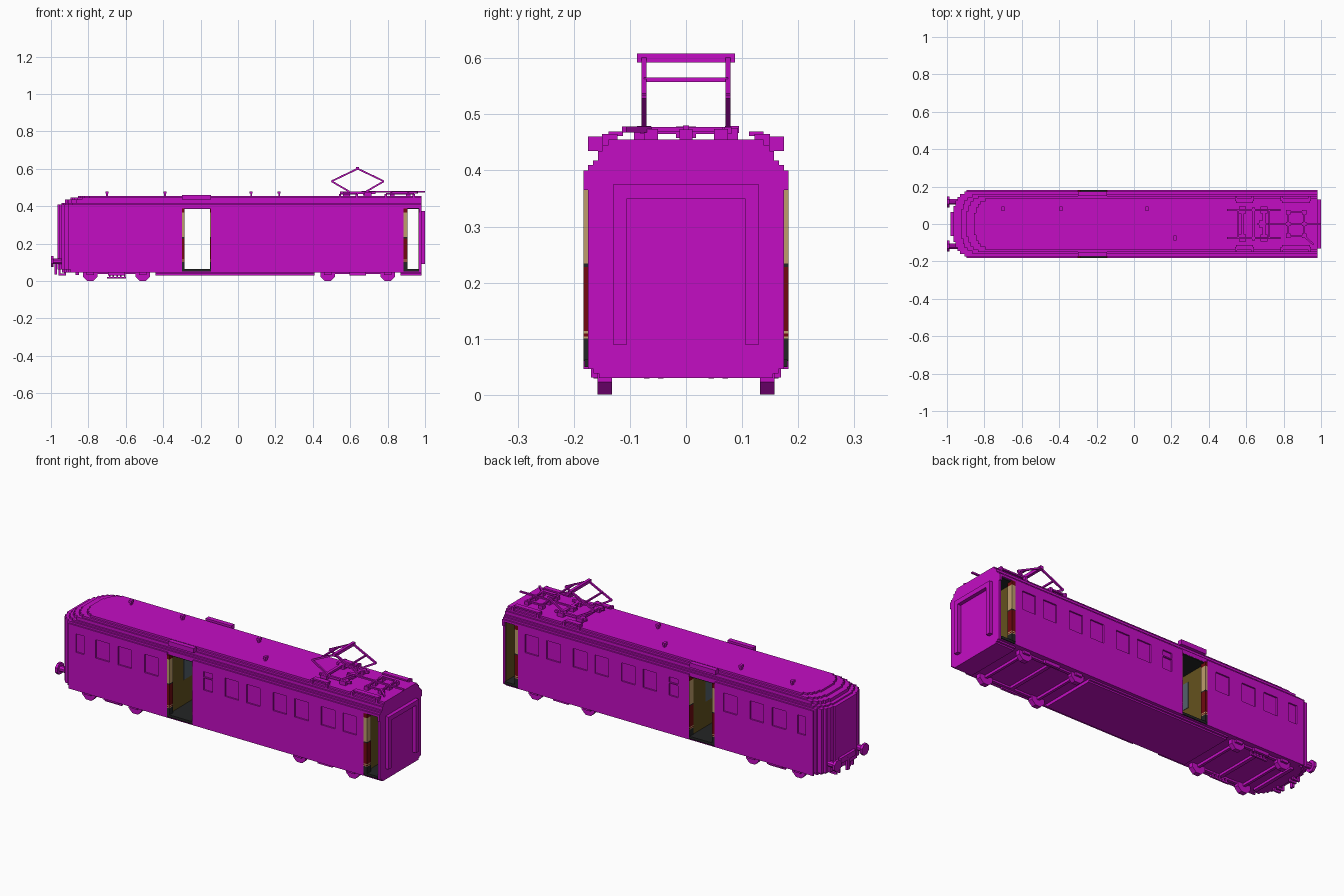
import bpy
import bmesh
from math import pi
from mathutils import Vector, Matrix

if "Cube" in bpy.data.objects:
    bpy.data.objects.remove(bpy.data.objects["Cube"])


def material(name, color):
    mat = bpy.data.materials.new(name)
    mat.use_nodes = True
    mat.diffuse_color = (*color, 1)
    mat.node_tree.nodes["Principled BSDF"].inputs["Base Color"].default_value = (*color, 1)
    return mat


magenta = material("magenta paint", (0.55, 0.004, 0.55))
tan = material("tan paint", (0.52, 0.34, 0.15))
dark_red = material("dark red paint", (0.16, 0.003, 0.005))
black = material("black trim", (0.017, 0.018, 0.018))
olive = material("olive brown wall", (0.127, 0.084, 0.013))
glass = material("blue grey glass", (0.09, 0.12, 0.15))


class Part:
    """Collects simple solids into one named, single-colour object."""

    def __init__(self, name, mat=magenta):
        self.name, self.mat, self.bm = name, mat, bmesh.new()

    def box(self, x, y, z):
        size = [b - a for a, b in (x, y, z)]
        centre = [(a + b) / 2 for a, b in (x, y, z)]
        bmesh.ops.create_cube(self.bm, size=1, matrix=Matrix.Translation(centre) @ Matrix.Diagonal((*size, 1)))

    def pair(self, x, y, z):
        self.box(x, y, z)
        self.box(x, (-y[1], -y[0]), z)

    def block(self, centre, size):
        self.box(*[(c - s / 2, c + s / 2) for c, s in zip(centre, size)])

    def beam(self, start, end, width):
        a, b = Vector(start), Vector(end)
        turn = (b - a).to_track_quat("X", "Z").to_matrix().to_4x4()
        scale = Matrix.Diagonal(((b - a).length, width, width, 1))
        bmesh.ops.create_cube(self.bm, size=1, matrix=Matrix.Translation((a + b) / 2) @ turn @ scale)

    def disc(self, centre, radius, depth, axis):
        turn = Matrix.Rotation(pi / 2, 4, axis) @ Matrix.Rotation(pi / 8, 4, "Z")
        bmesh.ops.create_cone(self.bm, cap_ends=True, segments=8, radius1=radius, radius2=radius,
                              depth=depth, matrix=Matrix.Translation(centre) @ turn)

    def prism(self, outline, z0, z1):
        face = self.bm.faces.new([self.bm.verts.new((x, y, z0)) for x, y in outline])
        new = bmesh.ops.extrude_face_region(self.bm, geom=[face])["geom"]
        verts = [v for v in new if isinstance(v, bmesh.types.BMVert)]
        bmesh.ops.translate(self.bm, verts=verts, vec=(0, 0, z1 - z0))

    def done(self):
        bmesh.ops.recalc_face_normals(self.bm, faces=self.bm.faces)
        mesh = bpy.data.meshes.new(self.name)
        self.bm.to_mesh(mesh)
        self.bm.free()
        mesh.materials.append(self.mat)
        bpy.context.collection.objects.link(bpy.data.objects.new(self.name, mesh))


# Main measures
END, WALL = 0.98, 0.968
DOORS = [(-0.30, -0.145), (0.885, WALL)]
CORE, SKIN = 0.175, 0.183
FLOOR, CEILING, EAVE = 0.06, 0.388, 0.40


def nose_plan(nose, half, tail):
    """Plan outline with a stepped, rounded cab end."""
    steps = [(0, 0.08), (0.01, 0.05), (0.02, 0.03), (0.035, 0.014), (0.06, 0)]
    side, last = [], None
    for dx, inset in steps:
        if last is not None:
            side.append((nose + dx, last))
        last = half - inset
        side.append((nose + dx, last))
    side.append((tail, half))
    return side + [(x, -y) for x, y in reversed(side)]


# Car body, split at the open vestibules
body = Part("body")
body.prism(nose_plan(-0.965, CORE, DOORS[0][0]), FLOOR, CEILING)
body.box((DOORS[0][1], DOORS[1][0]), (-CORE, CORE), (FLOOR, CEILING))
body.box((WALL, END), (-CORE, CORE), (FLOOR, CEILING))
body.prism(nose_plan(-0.94, CORE, END), 0.046, FLOOR)
body.done()

# Stepped roof
roof = Part("roof")
for nose, half, z0, z1 in [(-0.965, CORE, CEILING, 0.41), (-0.945, 0.166, 0.41, 0.418),
                           (-0.925, 0.157, 0.418, 0.435), (-0.895, 0.149, 0.435, 0.445),
                           (-0.855, 0.138, 0.445, 0.455)]:
    roof.prism(nose_plan(nose, half, END), z0, z1)
roof.pair(DOORS[0], (0.149, CORE), (0.435, 0.46))
roof.done()

# Side skin built around the recessed windows
SILL, HEAD = 0.255, 0.355
wide = 0.082
windows = [(-0.85, -0.80)] + [(x, x + wide) for x in (-0.73, -0.595, -0.435)]
windows_rear = [(-0.08, -0.025)] + [(x, x + wide) for x in (0.05, 0.18, 0.34, 0.47, 0.63, 0.76)]
skin = Part("side_panels")
for start, end, openings in [(-0.895, DOORS[0][0], windows), (DOORS[0][1], DOORS[1][0], windows_rear)]:
    skin.pair((start, end), (CORE, SKIN), (0.046, SILL))
    skin.pair((start, end), (CORE, SKIN), (HEAD, EAVE))
    edges = [start] + [x for w in openings for x in w] + [end]
    for a, b in zip(edges[::2], edges[1::2]):
        skin.pair((a, b), (CORE, SKIN), (SILL, HEAD))
skin.pair(windows_rear[0], (CORE, SKIN), (0.32, 0.326))
skin.pair((DOORS[1][0], END), (CORE, SKIN), (CEILING, EAVE))
skin.pair((WALL, END), (CORE, SKIN), (0.365, CEILING))
skin.done()

# Vestibule floors, ceilings and inner walls
trim = Part("vestibule_trim", black)
walls = Part("vestibule_walls", olive)
for a, b in DOORS:
    trim.box((a, b), (-0.181, 0.181), (0.05, FLOOR + 0.003))
    trim.box((a, b), (-0.174, 0.174), (CEILING - 0.004, CEILING + 0.002))
    for x in (a, b):
        walls.box((x - 0.003, x + 0.003), (-0.172, 0.172), (FLOOR, CEILING))
trim.done()
walls.done()
panes = Part("inner_door_panes", glass)
for x in (DOORS[0][0] + 0.004, DOORS[0][1] - 0.004):
    panes.block((x, 0, 0.27), (0.003, 0.09, 0.14))
panes.done()

# Open door leaves, banded by height
bands = [("lower", black, FLOOR, 0.10), ("lower_stripe", tan, 0.10, 0.104), ("gap", dark_red, 0.104, 0.109),
         ("upper_stripe", tan, 0.109, 0.114), ("middle", dark_red, 0.114, 0.228),
         ("belt", black, 0.228, 0.234), ("upper", tan, 0.234, 0.365), ("top", dark_red, 0.365, CEILING)]
for name, mat, z0, z1 in bands:
    leaf = Part("door_leaf_" + name, mat)
    for x in [(-0.30, -0.286), (-0.15, -0.145), (0.885, 0.907)]:
        leaf.pair(x, (0.15, SKIN), (z0, z1))
    leaf.done()

# Gangway frame at the flat end
gangway = Part("gangway_frame")
gangway.pair((END, 1), (0.105, 0.13), (0.09, 0.375))
gangway.box((END, 1), (-0.105, 0.105), (0.35, 0.375))
gangway.done()

# Underframe: stepped centre box, end sill and crossbars
under = Part("underframe")
for a, b in [(-0.44, 0.41), (0.87, END)]:
    under.box((a, b), (-0.155, 0.155), (0.03, 0.038))
    under.box((a, b), (-0.165, 0.165), (0.038, 0.046))
for x in (-0.86, -0.65, 0.64):
    under.block((x, 0, 0.04), (0.02, 0.27, 0.014))
under.done()

# Bogies
for name, axles in [("front", (-0.79, -0.51)), ("rear", (0.48, 0.80))]:
    wheels = Part(name + "_wheels")
    frame = Part(name + "_bogie_frame")
    a, b = axles
    for side in (-1, 1):
        for x in axles:
            wheels.disc((x, side * 0.145, 0.039), 0.042, 0.026, "X")
            frame.block((x, side * 0.162, 0.045), (0.04, 0.014, 0.028))
        frame.block(((a + b) / 2, side * 0.145, 0.043), (b - a + 0.07, 0.016, 0.014))
        frame.block(((a + b) / 2, side * 0.158, 0.04), (0.09, 0.014, 0.022))
    for x in axles:
        wheels.beam((x, -0.14, 0.039), (x, 0.14, 0.039), 0.014)
    wheels.done()
    frame.done()
gear = Part("hanging_gear")
for x in (-0.69, -0.67, -0.65, -0.63, -0.61):
    gear.pair((x, x + 0.008), (0.135, 0.145), (0.018, 0.045))
gear.pair((-0.70, -0.60), (0.135, 0.145), (0.014, 0.022))
gear.done()

# Buffers, coupling and hoses on the cab end
front = Part("buffers_and_coupling")
for side in (-1, 1):
    front.disc((-0.993, side * 0.118, 0.105), 0.032, 0.014, "Y")
    front.disc((-0.965, side * 0.118, 0.105), 0.016, 0.06, "Y")
    for y in (0.045, 0.07):
        front.block((-0.955, side * y, 0.065), (0.01, 0.01, 0.07))
        front.block((-0.94, side * y, 0.034), (0.035, 0.01, 0.01))
        front.block((-0.925, side * y, 0.05), (0.01, 0.01, 0.04))
front.block((-0.965, 0, 0.105), (0.03, 0.13, 0.03))
front.block((-0.975, 0, 0.07), (0.012, 0.02, 0.07))
front.done()

# Roof vents
vents = Part("roof_vents")
for x, y in [(-0.70, 0.082), (-0.39, 0.082), (0.07, 0.082), (0.22, -0.075)]:
    vents.block((x, y, 0.461), (0.009, 0.016, 0.014))
    vents.block((x, y, 0.473), (0.016, 0.025, 0.012))
vents.done()

# Pantograph
arms = Part("pantograph")
for y in (-0.075, 0.075):
    for foot, knee in [(0.595, 0.50), (0.685, 0.78)]:
        arms.beam((foot, y, 0.478), (knee, y, 0.533), 0.009)
        arms.beam((knee, y, 0.533), (0.64, y, 0.60), 0.009)
    arms.block((0.64, y, 0.471), (0.19, 0.012, 0.012))
    for x in (0.58, 0.695):
        arms.block((x, y, 0.465), (0.036, 0.036, 0.022))
for x in (0.58, 0.695):
    arms.block((x, 0, 0.471), (0.016, 0.15, 0.012))
for x in (0.557, 0.723):
    arms.block((x, 0, 0.562), (0.008, 0.15, 0.008))
arms.block((0.64, 0, 0.60), (0.016, 0.174, 0.016))
arms.block((0.685, 0, 0.468), (0.035, 0.035, 0.02))
arms.done()

# Roof power gear and walkways
power = Part("roof_power_gear")
power.box((0.66, 1), (-0.005, 0.005), (0.472, 0.48))
for x in (0.825, 0.91):
    power.block((x, 0, 0.473), (0.008, 0.13, 0.008))
    power.pair((x - 0.012, x + 0.012), (0.05, 0.075), (0.455, 0.474))
    power.block((x, 0, 0.464), (0.024, 0.024, 0.02))
power.pair((0.825, 0.91), (0.061, 0.069), (0.469, 0.477))
power.beam((0.91, -0.065, 0.473), (0.96, -0.11, 0.473), 0.01)
for a, b in [(0.545, 0.635), (0.79, 0.94)]:
    power.pair((a, b), (0.112, 0.138), (0.461, 0.469))
    for x in (a, b):
        power.pair((x - 0.006, x + 0.006), (0.122, 0.15), (0.445, 0.465))
power.done()
